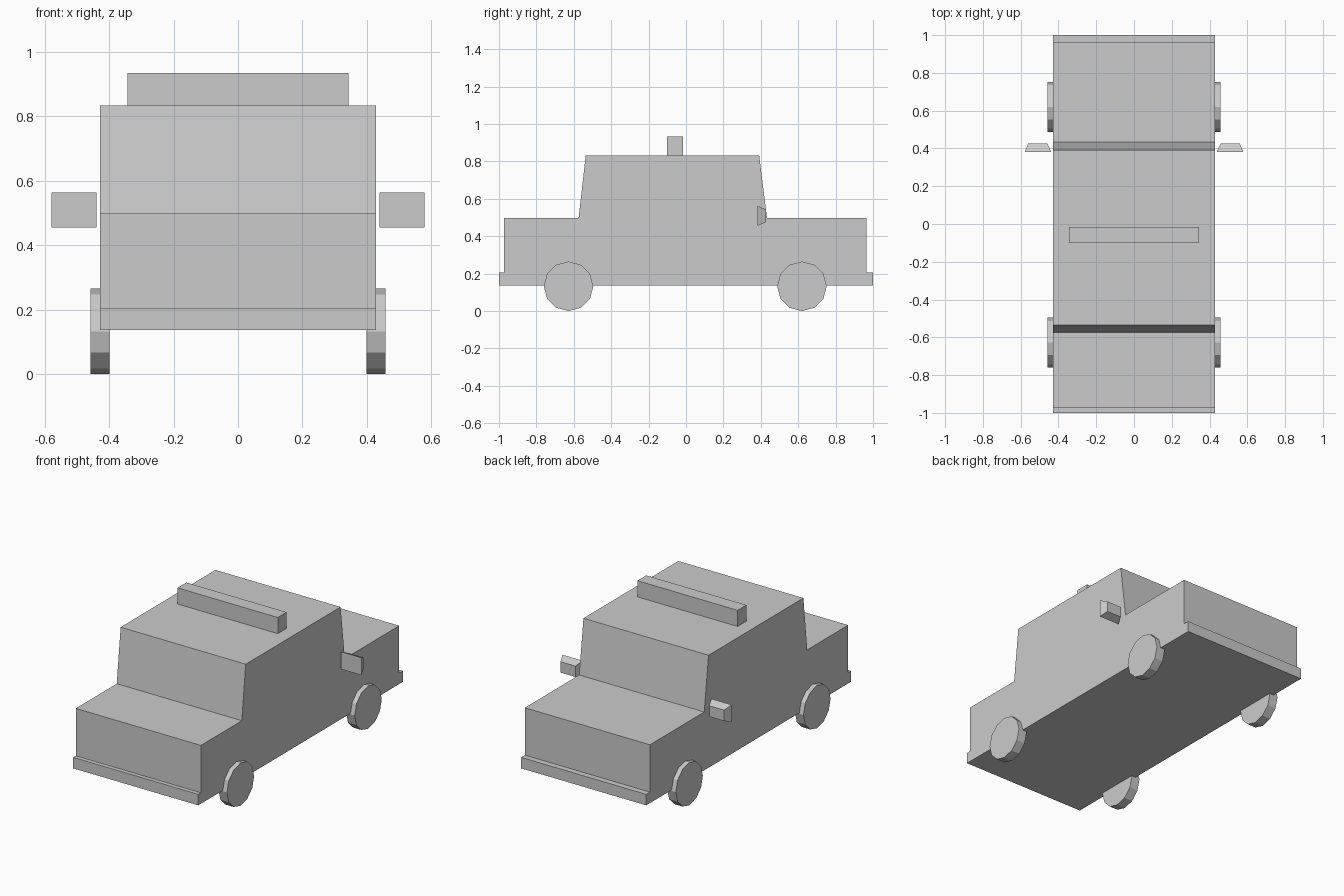
import bpy, bmesh
from math import radians
from mathutils import Matrix

if "Cube" in bpy.data.objects:
    bpy.data.objects.remove(bpy.data.objects["Cube"])


def finish(name, bm):
    bmesh.ops.recalc_face_normals(bm, faces=bm.faces[:])
    mesh = bpy.data.meshes.new(name)
    bm.to_mesh(mesh)
    bm.free()
    obj = bpy.data.objects.new(name, mesh)
    bpy.context.collection.objects.link(obj)
    return obj


def box(name, x, y, z):
    """Box from (min, max) ranges."""
    bm = bmesh.new()
    size = [r[1] - r[0] for r in (x, y, z)]
    mid = [(r[0] + r[1]) / 2 for r in (x, y, z)]
    bmesh.ops.create_cube(bm, size=1, matrix=Matrix.Translation(mid) @ Matrix.Diagonal((*size, 1)))
    return finish(name, bm)


# Body: side profile (y, z) with bumper steps and cab, extruded across x
HALF_WIDTH = 0.428
profile = [(-1, 0.137), (-1, 0.205), (-0.974, 0.205), (-0.974, 0.498),
           (-0.574, 0.498), (-0.536, 0.833), (0.391, 0.833), (0.433, 0.498),
           (0.964, 0.498), (0.964, 0.205), (1, 0.205), (1, 0.137)]
bm = bmesh.new()
side = bm.faces.new([bm.verts.new((-HALF_WIDTH, y, z)) for y, z in profile])
ext = bmesh.ops.extrude_face_region(bm, geom=[side], use_keep_orig=True)
moved = [v for v in ext["geom"] if isinstance(v, bmesh.types.BMVert)]
bmesh.ops.translate(bm, verts=moved, vec=(2 * HALF_WIDTH, 0, 0))
finish("body", bm)

# Light bar on the roof
box("roof_light_bar", (-0.343, 0.343), (-0.101, -0.015), (0.833, 0.933))

for label, sx in (("left", -1), ("right", 1)):
    # Twelve-sided wheels, sunk slightly into the body
    for end, y in (("front", -0.628), ("rear", 0.62)):
        bm = bmesh.new()
        place = Matrix.Translation((sx * 0.428, y, 0.1325)) @ Matrix.Rotation(radians(90), 4, 'Y')
        bmesh.ops.create_cone(bm, cap_ends=True, segments=12, radius1=0.1325,
                              radius2=0.1325, depth=0.058, matrix=place)
        finish(f"{end}_{label}_wheel", bm)

    # Side mirror: box tapering towards +y
    mirror = box(f"{label}_mirror", (-0.07, 0.07), (0.381, 0.427), (-0.054, 0.054))
    for v in mirror.data.vertices:
        if v.co.y > 0.4:
            v.co.x *= 0.72
            v.co.z *= 0.62
    mirror.location = (sx * 0.509, 0, 0.509)
